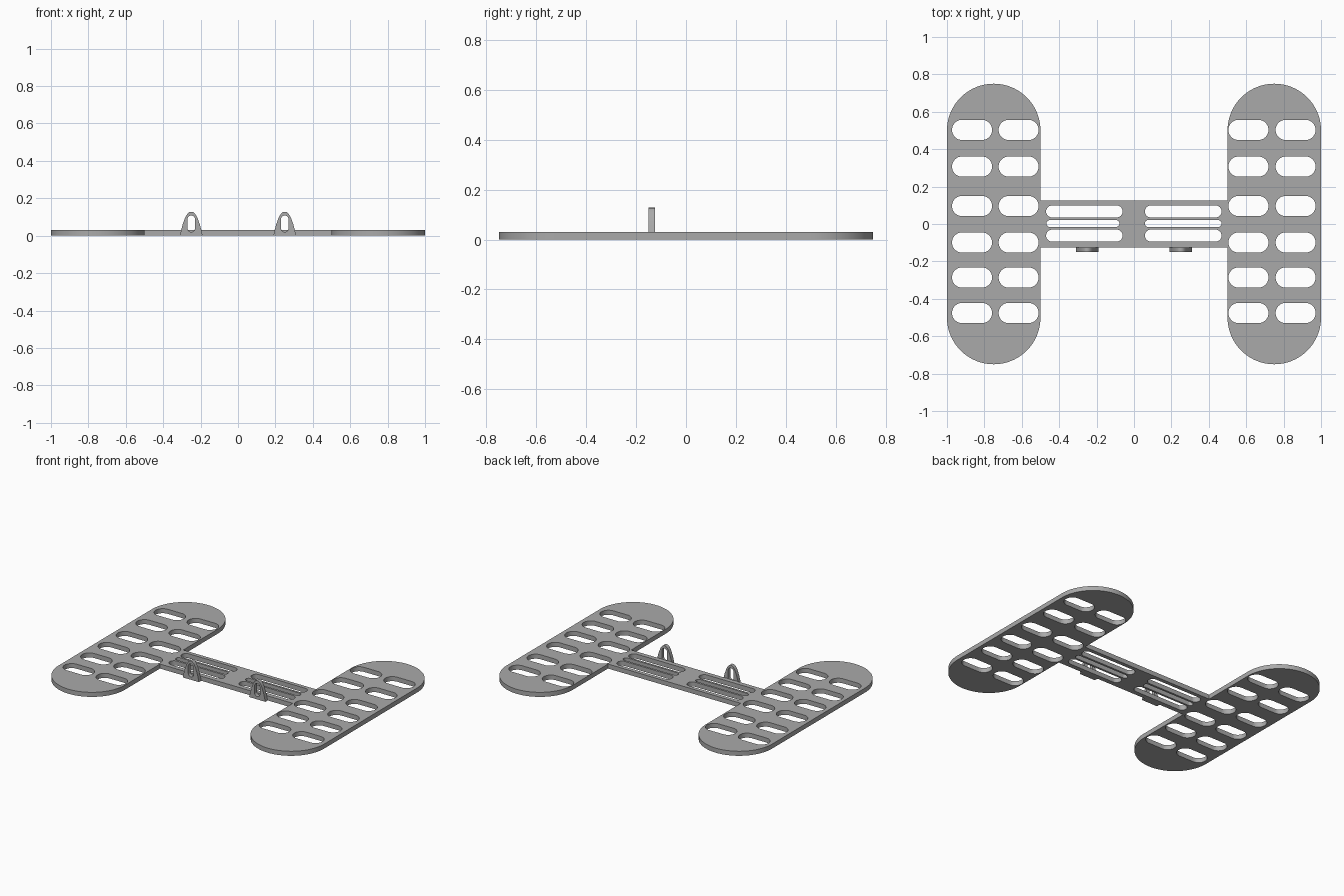
import bpy, bmesh, math
from mathutils import Matrix

cube = bpy.data.objects.get("Cube")
if cube:
    bpy.data.objects.remove(cube, do_unlink=True)

THICK = 0.031   # sheet thickness

grey = bpy.data.materials.new("mid_grey")
grey.diffuse_color = (0.4, 0.4, 0.4, 1)
grey.use_nodes = True
grey.node_tree.nodes["Principled BSDF"].inputs["Base Color"].default_value = (0.4, 0.4, 0.4, 1)


def slot(x0, x1, y0, y1, radius=None, steps=12):
    """Rounded rectangle outline; the default radius gives full round ends."""
    r = min(x1 - x0, y1 - y0) / 2 if radius is None else radius
    corners = [(x1 - r, y1 - r), (x0 + r, y1 - r), (x0 + r, y0 + r), (x1 - r, y0 + r)]
    pts = []
    for q, (cx, cy) in enumerate(corners):
        for i in range(steps + 1):
            a = math.pi / 2 * (q + i / steps)
            p = (cx + r * math.cos(a), cy + r * math.sin(a))
            if not pts or math.dist(p, pts[-1]) > 1e-5:
                pts.append(p)
    if math.dist(pts[0], pts[-1]) < 1e-5:
        pts.pop()
    return pts


def sheet(name, outlines, depth, matrix):
    """Extrude a flat outline with holes from local z = 0 to depth."""
    curve = bpy.data.curves.new(name + "_outline", "CURVE")
    curve.dimensions = "2D"
    curve.fill_mode = "BOTH"
    curve.extrude = depth / 2
    for pts in outlines:
        spline = curve.splines.new("POLY")
        spline.points.add(len(pts) - 1)
        for point, (x, y) in zip(spline.points, pts):
            point.co = (x, y, 0, 1)
        spline.use_cyclic_u = True
    temp = bpy.data.objects.new(name + "_outline", curve)
    mesh = bpy.data.meshes.new_from_object(temp)
    bpy.data.objects.remove(temp)
    bpy.data.curves.remove(curve)

    # weld the caps to the walls and move into place
    bm = bmesh.new()
    bm.from_mesh(mesh)
    bmesh.ops.remove_doubles(bm, verts=bm.verts, dist=1e-5)
    bm.transform(matrix @ Matrix.Translation((0, 0, depth / 2)))
    bmesh.ops.recalc_face_normals(bm, faces=bm.faces)
    bm.to_mesh(mesh)
    bm.free()

    mesh.name = name
    mesh.materials.clear()
    mesh.materials.append(grey)
    obj = bpy.data.objects.new(name, mesh)
    bpy.context.collection.objects.link(obj)
    bpy.ops.object.select_all(action="DESELECT")
    obj.select_set(True)
    bpy.context.view_layer.objects.active = obj
    bpy.ops.object.shade_smooth_by_angle(angle=math.radians(30))
    return obj


FLAT = Matrix.Identity(4)
ROWS = [0.503, 0.307, 0.096, -0.099, -0.286, -0.476]

# two long rounded plates, each with two columns of slots
for name, x0, columns in (("right_plate", -1.0, (-0.866, -0.617)),
                          ("left_plate", 0.5, (0.612, 0.864))):
    holes = [slot(x - 0.107, x + 0.107, y - 0.054, y + 0.054)
             for x in columns for y in ROWS]
    sheet(name, [slot(x0, x0 + 0.5, -0.75, 0.75, steps=24)] + holes, THICK, FLAT)

# bridge between the plates, with three narrow slots on each side
bridge = [[(-0.5, -0.125), (0.5, -0.125), (0.5, 0.125), (-0.5, 0.125)]]
for x0, x1, inner in ((-0.47, -0.061, (-0.468, -0.078)), (0.058, 0.468, (0.058, 0.468))):
    bridge.append(slot(x0, x1, 0.035, 0.099))
    bridge.append(slot(*inner, -0.016, 0.021))
    bridge.append(slot(x0, x1, -0.094, -0.03))
sheet("bridge", bridge, THICK, FLAT)

# upright arched lugs on the front edge of the bridge
half = [(0.061, 0), (0.054, 0.03), (0.046, 0.06), (0.037, 0.086),
        (0.028, 0.106), (0.019, 0.119), (0.01, 0.126)]
arch = half + [(0, 0.128)] + [(-x, z) for x, z in reversed(half)]
eye = slot(-0.02, 0.02, 0.02, 0.108)
for name, x in (("right_lug", -0.25), ("left_lug", 0.25)):
    stand = Matrix.Translation((x, -0.125, 0)) @ Matrix.Rotation(math.pi / 2, 4, "X")
    sheet(name, [arch, eye], 0.025, stand)
